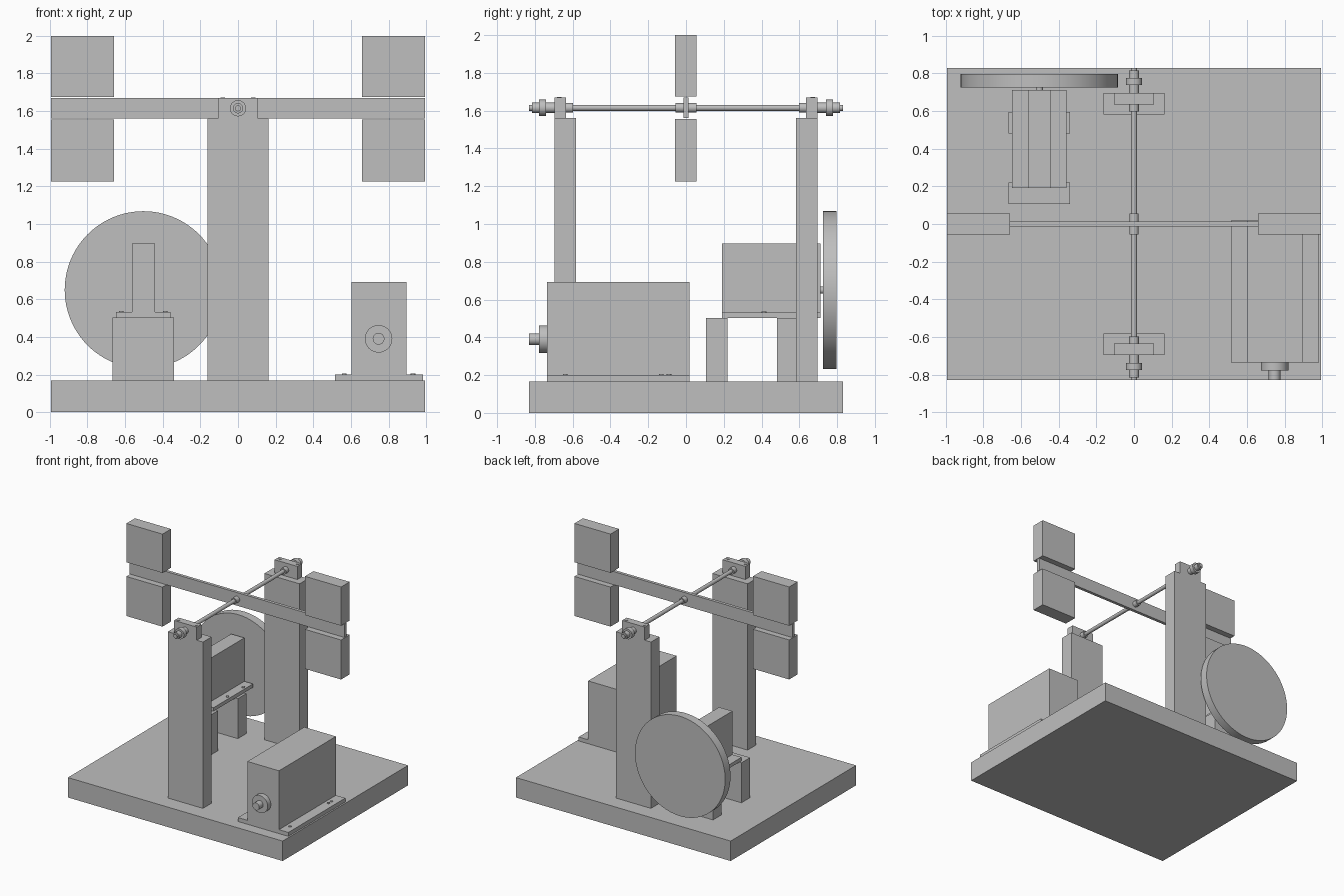
import bpy, bmesh, math
from mathutils import Matrix

cube = bpy.data.objects.get("Cube")
if cube:
    bpy.data.objects.remove(cube, do_unlink=True)

grey = bpy.data.materials.new("plain_grey")
grey.use_nodes = True
colour = (0.52, 0.52, 0.52, 1)
grey.diffuse_color = colour
grey.node_tree.nodes["Principled BSDF"].inputs["Base Color"].default_value = colour


def finish(name, bm):
    mesh = bpy.data.meshes.new(name)
    bm.to_mesh(mesh)
    bm.free()
    mesh.materials.append(grey)
    obj = bpy.data.objects.new(name, mesh)
    bpy.context.collection.objects.link(obj)
    return obj


def box(name, x, y, z):
    """Box from (min, max) ranges on each axis."""
    bm = bmesh.new()
    bmesh.ops.create_cube(bm, size=1)
    for v in bm.verts:
        v.co = [r[0] + (c + 0.5) * (r[1] - r[0]) for c, r in zip(v.co, (x, y, z))]
    return finish(name, bm)


def cylinder(name, centre, radius, depth, axis="Y", segments=32):
    bm = bmesh.new()
    bmesh.ops.create_cone(bm, cap_ends=True, segments=segments,
                          radius1=radius, radius2=radius, depth=depth)
    turn = Matrix.Rotation(math.pi / 2, 4, "X") if axis == "Y" else Matrix()
    bm.transform(Matrix.Translation(centre) @ turn)
    obj = finish(name, bm)
    obj.data.shade_smooth()
    obj.data.set_sharp_from_angle(angle=math.radians(35))
    return obj


def rod(name, x, z, y, radius, segments=32):
    """Cylinder along y between two y values."""
    return cylinder(name, (x, (y[0] + y[1]) / 2, z), radius, abs(y[1] - y[0]), "Y", segments)


def bolts(name, xs, ys, z):
    for x in xs:
        for y in ys:
            cylinder(name, (x, y, z), 0.012, 0.012, "Z", 16)


# Base board
box("base", (-0.995, 0.995), (-0.83, 0.83), (0, 0.167))

# Axle with posts, bearing blocks and collars at both ends
AXLE_Z = 1.615
rod("axle", 0, AXLE_Z, (-0.83, 0.83), 0.016)
rod("axle_hub", 0, AXLE_Z, (-0.055, 0.055), 0.025)
for side, s in (("front", -1), ("back", 1)):
    def span(a, b):
        return tuple(sorted((s * a, s * b)))
    box(side + "_post", (-0.163, 0.163), span(0.582, 0.696), (0.167, 1.56))
    box(side + "_bearing_block", (-0.105, 0.105), span(0.635, 0.696), (1.56, 1.67))
    rod(side + "_inner_collar", 0, AXLE_Z, span(0.597, 0.635), 0.026)
    rod(side + "_outer_sleeve", 0, AXLE_Z, span(0.696, 0.816), 0.027)
    rod(side + "_outer_collar", 0, AXLE_Z, span(0.74, 0.777), 0.043)
    bolts(side + "_bearing_bolt", (-0.08, 0.08), (s * 0.672,), 1.667)

# Swinging beam with paired weights
box("beam", (-0.995, 0.995), (-0.012, 0.014), (1.56, 1.67))
for side, x in (("right", (-0.995, -0.66)), ("left", (0.66, 0.995))):
    box(side + "_upper_weight", x, (-0.057, 0.056), (1.675, 2.0))
    box(side + "_lower_weight", x, (-0.057, 0.056), (1.225, 1.556))

# Generator on the left, with flange and pulley
box("generator_flange", (0.515, 0.982), (-0.736, 0.018), (0.167, 0.2))
box("generator_body", (0.602, 0.895), (-0.736, 0.018), (0.2, 0.693))
bolts("generator_bolt", (0.564, 0.93), (-0.64, -0.13, -0.09), 0.199)
rod("generator_pulley", 0.747, 0.39, (-0.778, -0.736), 0.073)
rod("generator_shaft", 0.747, 0.39, (-0.83, -0.778), 0.031)

# Motor on two supports on the right
box("front_motor_support", (-0.668, -0.339), (0.105, 0.22), (0.167, 0.502))
box("back_motor_support", (-0.668, -0.339), (0.482, 0.596), (0.167, 0.502))
box("motor_flange", (-0.648, -0.36), (0.19, 0.713), (0.502, 0.532))
box("motor_body", (-0.563, -0.44), (0.19, 0.713), (0.532, 0.896))
bolts("motor_bolt", (-0.62, -0.386), (0.413, 0.62), 0.531)

# Flywheel on the motor shaft
rod("motor_shaft", -0.503, 0.65, (0.713, 0.727), 0.019)
rod("flywheel", -0.503, 0.65, (0.726, 0.797), 0.418, 96)
